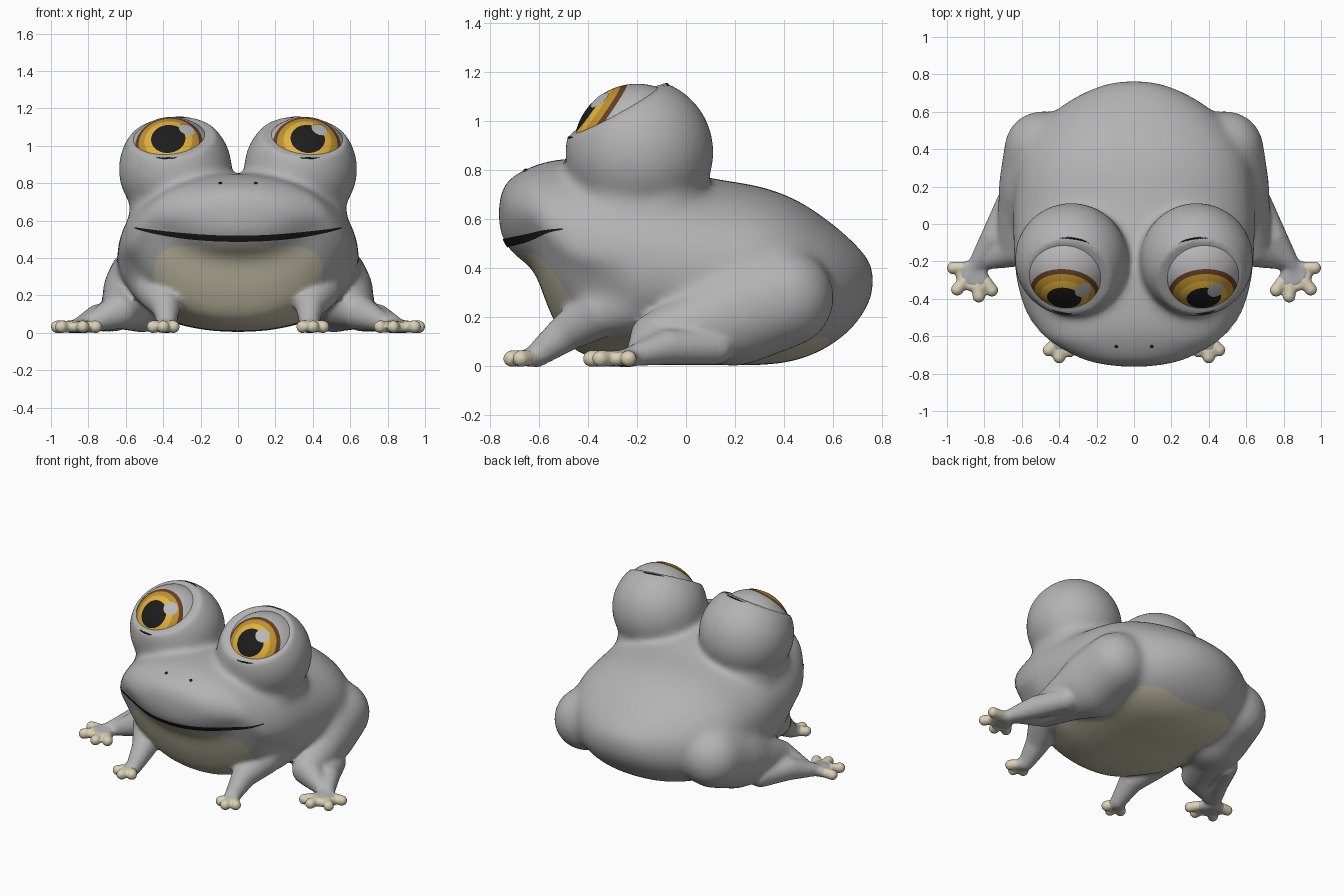
import bpy, bmesh, math
from mathutils import Vector, Matrix
from mathutils.bvhtree import BVHTree

if "Cube" in bpy.data.objects:
    bpy.data.objects.remove(bpy.data.objects["Cube"])


def material(name, r, g, b):
    m = bpy.data.materials.new(name)
    m.use_nodes = True
    m.diffuse_color = (r, g, b, 1)
    m.node_tree.nodes["Principled BSDF"].inputs["Base Color"].default_value = (r, g, b, 1)
    return m


GREY = material("skin grey", .45, .45, .45)
BELLY = material("belly beige", .57, .535, .40)
CREAM = material("toe cream", .70, .64, .46)
BLACK = material("black", .012, .012, .012)
WHITE = material("eye grey", .48, .48, .48)
BROWN = material("iris rim brown", .13, .05, .018)
AMBER = material("iris amber", .54, .29, .028)
GOLD = material("iris gold", .77, .45, .05)


def add_object(name, bm, mats):
    mesh = bpy.data.meshes.new(name)
    bmesh.ops.recalc_face_normals(bm, faces=bm.faces)
    bm.to_mesh(mesh)
    bm.free()
    for m in mats:
        mesh.materials.append(m)
    mesh.shade_smooth()
    obj = bpy.data.objects.new(name, mesh)
    bpy.context.collection.objects.link(obj)
    return obj


def fuse(obj, voxel, rounds):
    """Merge overlapping shapes into one smooth skin."""
    mats = list(obj.data.materials)
    mod = obj.modifiers.new("merge", 'REMESH')
    mod.mode, mod.voxel_size = 'VOXEL', voxel
    mod = obj.modifiers.new("soften", 'SMOOTH')
    mod.factor, mod.iterations = .5, rounds
    bpy.context.view_layer.update()
    mesh = bpy.data.meshes.new_from_object(obj.evaluated_get(bpy.context.evaluated_depsgraph_get()))
    obj.modifiers.clear()
    obj.data = mesh
    mesh.materials.clear()
    for m in mats:
        mesh.materials.append(m)
    mesh.shade_smooth()


def limb(bm, points, side, steps=7):
    """Chain of balls through (x, y, z, radius) points; returns the balls."""
    balls = []
    for a, b in zip(points, points[1:]):
        for i in range(steps + 1):
            p = Vector(a).lerp(Vector(b), i / steps)
            c = Vector((p.x * side, p.y, p.z))
            bmesh.ops.create_icosphere(bm, subdivisions=3, radius=p.w, matrix=Matrix.Translation(c))
            balls.append((c, p.w))
    return balls


def loft(bm, rows, sides=40, power=.92, steps=4):
    """Rounded cross-sections along y from (y, half width, bottom, top) rows."""
    rows = [Vector(r) for r in rows]
    rows = [rows[0]] + rows + [rows[-1]]
    fine = []
    for p0, p1, p2, p3 in zip(rows, rows[1:], rows[2:], rows[3:]):
        for i in range(steps):
            t = i / steps
            fine.append(.5 * (2 * p1 + (p2 - p0) * t + (2 * p0 - 5 * p1 + 4 * p2 - p3) * t * t
                              + (3 * p1 - p0 - 3 * p2 + p3) * t ** 3))
    fine.append(rows[-1])
    rings = []
    for y, w, low, high in fine:
        ring = []
        chest = min(1, max(0, (-.2 - y) / .2))
        for k in range(sides):
            a = math.tau * k / sides
            c, s = [math.copysign(abs(v) ** power, v) for v in (math.cos(a), math.sin(a))]
            # The chest is narrower than the head above it
            c *= 1 - .18 * chest * math.sqrt(max(0, -s))
            ring.append(bm.verts.new((w * c, y, (low + high) / 2 + (high - low) / 2 * s)))
        rings.append(ring)
    for r, q in zip(rings, rings[1:]):
        for k in range(sides):
            j = (k + 1) % sides
            bm.faces.new((r[k], r[j], q[j], q[k]))
    bm.faces.new(rings[0])
    bm.faces.new(rings[-1])


# Body: torso, eye mounds, legs
BODY = [(-.765, .05, .58, .66), (-.745, .21, .515, .735), (-.70, .335, .455, .78), (-.62, .465, .385, .82),
        (-.55, .53, .21, .84), (-.46, .585, .07, .85), (-.3, .63, .02, .85), (-.1, .645, .005, .82),
        (.1, .645, .005, .77), (.3, .625, .005, .735), (.45, .56, .025, .68), (.58, .45, .08, .595),
        (.68, .31, .16, .51), (.745, .16, .255, .435), (.765, .04, .33, .38)]
THIGH = [(.49, .40, .28, .207), (.51, .2, .215, .217), (.57, .07, .17, .16)]
KNEE = [(.57, .07, .17, .16), (.63, -.13, .118, .1), (.79, -.2, .05, .045)]
SHIN = [(.66, .12, .08, .075), (.745, -.07, .08, .075), (.84, -.21, .045, .045)]
SHOULDER = [(.45, -.24, .26, .13), (.44, -.34, .23, .11)]
ARM = [(.44, -.34, .23, .11), (.385, -.48, .145, .08), (.38, -.61, .045, .05)]
CHEEK = [(.34, -.23, .62, .245), (.34, -.14, .62, .245)]
HIND = (.845, -.23, .035, .04)
HIND_TIPS = [(.967, -.235), (.945, -.35), (.83, -.387), (.76, -.355)]
FORE = (.39, -.61, .038, .04)
FORE_TIPS = [(.345, -.68), (.4, -.712), (.455, -.675)]
MOUND_R, RIM_D = .304, .197

# Plump masses, strongly blended
bm = bmesh.new()
loft(bm, BODY)
leg_balls = []
mounds = {}
for s in (-1, 1):
    leg_balls += limb(bm, THIGH, s) + limb(bm, SHOULDER, s)
    limb(bm, CHEEK, s)
    centre, normal = Vector((.335 * s, -.19, .875)), Vector((.08 * s, -.48, .87)).normalized()
    mounds[s] = (centre, normal)
    bmesh.ops.create_icosphere(bm, subdivisions=5, radius=MOUND_R, matrix=Matrix.Translation(centre))
body = add_object("body", bm, [GREY, BELLY])
fuse(body, .014, 42)

# Flat eye openings, then the thinner limbs and palms
bm = bmesh.new()
bm.from_mesh(body.data)
for v in bm.verts:
    centre, normal = mounds[1 if v.co.x > 0 else -1]
    if v.co.z > .8:
        v.co -= normal * max(0, (v.co - centre).dot(normal) - RIM_D)
for s in (-1, 1):
    for chain in (KNEE, SHIN, ARM):
        leg_balls += limb(bm, chain, s)
    for base, tips in ((HIND, HIND_TIPS), (FORE, FORE_TIPS)):
        mids = [Vector(base).lerp(Vector((x, y, .03, .028)), .6) for x, y in tips]
        for mid in mids:
            limb(bm, [base, mid], s, 4)
        limb(bm, mids, s, 4)
bm.to_mesh(body.data)
bm.free()
fuse(body, .013, 7)

# Belly patch
for f in body.data.polygons:
    c = f.center
    inside = (abs(c.x) / .455) ** 6 + (max(c.z, 0) / .468) ** 9 < 1 and c.y < .58 and f.normal.z < .1
    if inside and (c.y < .3 or c.z < .12):
        if all((c - p).length > r + .014 for p, r in leg_balls):
            f.material_index = 1
skin = BVHTree.FromPolygons([v.co for v in body.data.vertices], [p.vertices for p in body.data.polygons])

# Toes with a little web between them
for s, word in ((-1, "right"), (1, "left")):
    for part, base, tips in (("hind", HIND, HIND_TIPS), ("front", FORE, FORE_TIPS)):
        bm = bmesh.new()
        web = []
        for x, y in tips:
            tip = Vector((x, y, .032, .034))
            mid = Vector(base).lerp(tip, .6)
            mid.w = .032
            limb(bm, [mid, tip], s, 4)
            web.append(Vector(base).lerp(Vector((x, y, .03, .025)), .72))
        limb(bm, web, s, 5)
        toes = add_object(f"{part}_toes_{word}", bm, [CREAM])
        fuse(toes, .008, 4)

# Eyes
EYE_R = .257
for s, word in ((-1, "right"), (1, "left")):
    centre = Vector((.355 * s, -.2, .897))
    gaze = Vector((.075 * s, -.81, .58)).normalized()
    turn = Matrix.Translation(centre) @ gaze.to_track_quat('Z', 'Y').to_matrix().to_4x4()
    bm = bmesh.new()
    bmesh.ops.create_uvsphere(bm, u_segments=48, v_segments=60, radius=EYE_R, matrix=turn)
    for f in bm.faces:
        angle = math.degrees((f.calc_center_median() - centre).angle(gaze))
        f.material_index = sum(angle < limit for limit in (45, 39, 30, 21))
    add_object(f"eyeball_{word}", bm, [WHITE, BROWN, AMBER, GOLD, BLACK])

    # Glint, a thin round cap on the eye
    glint = Vector((.08, -.15, .186)).normalized()
    bm = bmesh.new()
    turn = Matrix.Translation(centre) @ glint.to_track_quat('Z', 'Y').to_matrix().to_4x4()
    bmesh.ops.create_circle(bm, cap_ends=True, segments=24, radius=.046, matrix=turn)
    bmesh.ops.poke(bm, faces=bm.faces)
    for v in bm.verts:
        v.co = centre + ((v.co - centre) + glint * EYE_R).normalized() * (EYE_R + .004)
    add_object(f"eye_glint_{word}", bm, [WHITE])

    # Dark lid creases on the rim
    centre, normal = mounds[s]
    up = (Vector((0, 0, 1)) - normal * normal.z).normalized()
    across = up.cross(normal)
    for part, way, spread, reach in (("lower", -1, .24, .222), ("upper", 1, .34, .235)):
        path = []
        for i in range(9):
            a = spread * (i / 4 - 1)
            p = centre + normal * (RIM_D - .01) + (up * way * math.cos(a) + across * math.sin(a)) * reach
            p = skin.find_nearest(p)[0]
            path.append((p.x, p.y, p.z, .005 * math.cos(a / spread * 1.3)))
        bm = bmesh.new()
        limb(bm, path, 1, 3)
        add_object(f"{part}_lid_crease_{word}", bm, [BLACK])

    # Nostril
    hit = skin.ray_cast(Vector((.095 * s, -.655, 2)), Vector((0, 0, -1)))[0]
    bm = bmesh.new()
    bmesh.ops.create_icosphere(bm, subdivisions=2, radius=.009, matrix=Matrix.Translation(hit))
    add_object(f"nostril_{word}", bm, [BLACK])

# Mouth line, laid on the skin
bm = bmesh.new()
columns = []
for i in range(61):
    t = i / 30 - 1
    half = .003 + .013 * (1 - t ** 4)
    column = []
    for k in range(-2, 3):
        start = Vector((.55 * t, -2, .505 + .055 * t * t + half * k / 2))
        hit, normal, _, _ = skin.ray_cast(start, Vector((0, 1, 0)))
        column.append(bm.verts.new(hit + normal * .005))
    columns.append(column)
for a, b in zip(columns, columns[1:]):
    for k in range(4):
        bm.faces.new((a[k], b[k], b[k + 1], a[k + 1]))
add_object("mouth", bm, [BLACK])
